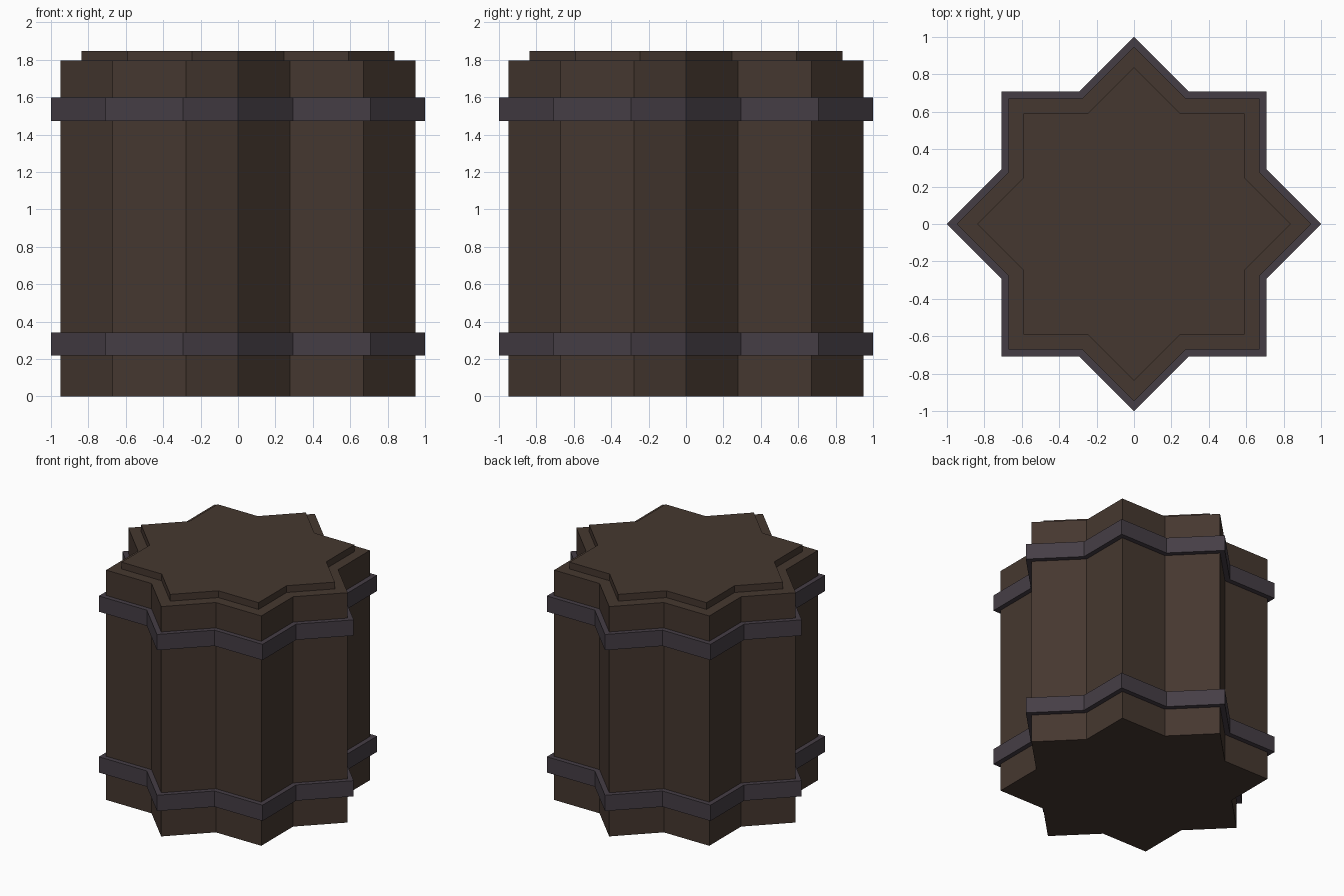
import bpy, bmesh, math

if "Cube" in bpy.data.objects:
    bpy.data.objects.remove(bpy.data.objects["Cube"])


def material(name, rgb):
    m = bpy.data.materials.new(name)
    m.diffuse_color = (*rgb, 1)
    m.use_nodes = True
    m.node_tree.nodes["Principled BSDF"].inputs["Base Color"].default_value = m.diffuse_color
    return m


wood = material("dark_wood", (0.060, 0.039, 0.029))
metal = material("dark_metal", (0.060, 0.048, 0.060))

# Notch radius of an eight-pointed star made of two crossed squares
NOTCH = math.cos(math.pi / 4) / math.cos(math.pi / 8)


def star_prism(name, radius, z0, z1, mat):
    """Upright prism with an eight-pointed star outline."""
    bm = bmesh.new()
    verts = []
    for i in range(16):
        r = radius * (NOTCH if i % 2 else 1)
        a = i * math.pi / 8
        verts.append(bm.verts.new((r * math.cos(a), r * math.sin(a), z0)))
    base = bm.faces.new(verts)
    top = bmesh.ops.extrude_face_region(bm, geom=[base], use_keep_orig=True)
    bmesh.ops.translate(bm, vec=(0, 0, z1 - z0),
                        verts=[g for g in top["geom"] if isinstance(g, bmesh.types.BMVert)])
    bmesh.ops.recalc_face_normals(bm, faces=bm.faces)
    mesh = bpy.data.meshes.new(name)
    bm.to_mesh(mesh)
    bm.free()
    mesh.materials.append(mat)
    ob = bpy.data.objects.new(name, mesh)
    bpy.context.collection.objects.link(ob)
    return ob


# Wooden body and raised lid
star_prism("barrel_body", 0.948, 0, 1.795, wood)
star_prism("barrel_lid", 0.837, 1.78, 1.848, wood)

# Metal hoops
star_prism("lower_hoop", 1.0, 0.218, 0.341, metal)
star_prism("upper_hoop", 1.0, 1.474, 1.597, metal)
